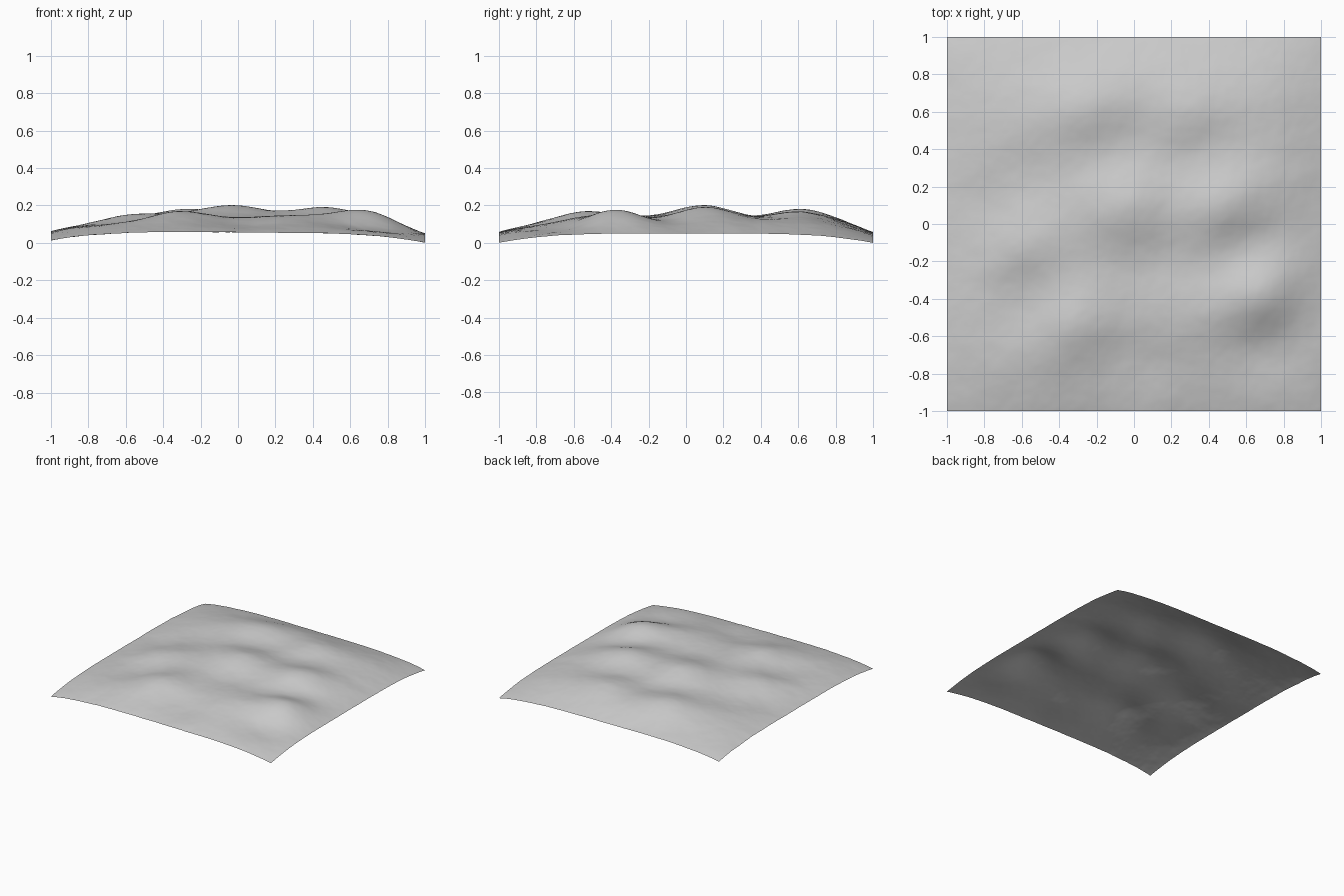
import bpy, bmesh
from math import exp
from mathutils import Vector, noise

cube = bpy.data.objects.get("Cube")
if cube:
    bpy.data.objects.remove(cube)

GRID_CELLS = 150
HILL_WIDTH = 0.18

# Summits and hollows of the land: x, y, height
hills = [(.7, -.36, .17), (.5, .07, .185), (-.03, .11, .2), (-.25, .63, .18),
         (-.35, -.53, .165), (-.6, -.17, .145), (.3, .62, .165),
         (.22, -.5, .145), (-.63, .52, .13), (-.33, .12, .155)]
hollows = [(.62, -.16, .125), (-.12, .42, .145), (-.55, .3, .12),
           (.24, .3, .145), (.1, -.25, .135), (.02, -.76, .09),
           (.75, -.64, .075), (-.55, -.36, .115), (.5, .4, .135),
           (-.72, -.68, .095), (.78, .2, .12), (.7, .65, .115),
           (0, .85, .115), (-.83, .05, .085), (.45, -.72, .1)]
points = hills + hollows


def fall(t):
    return 1 - abs(t) ** 4


def base(x, y):
    # Broad dome: low corners, higher edge middles, raised centre
    u, v = fall(x), fall(y)
    corner = 0.012 * (1 - x) / 2
    return corner + 0.05 * (u + v - u * v) + 0.07 * u * v


def fade(x, y):
    return (1 - x ** 4) * (1 - y ** 4)


def bump(ax, ay, bx, by):
    return exp(-((ax - bx) ** 2 + (ay - by) ** 2) / (2 * HILL_WIDTH ** 2))


# Solve the strength of each bump so the land passes through every point
strength = [0.0] * len(points)
wanted = [(h - base(x, y)) / fade(x, y) for x, y, h in points]
for sweep in range(150):
    for i, (x, y, h) in enumerate(points):
        total = sum(s * bump(x, y, p[0], p[1]) for s, p in zip(strength, points))
        strength[i] += wanted[i] - total


def height(x, y):
    shape = sum(s * bump(x, y, p[0], p[1]) for s, p in zip(strength, points))
    rough = noise.fractal(Vector((x * 5, y * 5, 3)), 0.9, 2.0, 5)
    return base(x, y) + fade(x, y) * shape + 0.0025 * rough


# Open sheet of rolling ground
bm = bmesh.new()
bmesh.ops.create_grid(bm, x_segments=GRID_CELLS, y_segments=GRID_CELLS, size=1)
for v in bm.verts:
    v.co.z = height(v.co.x, v.co.y)
lowest = min(v.co.z for v in bm.verts)
for v in bm.verts:
    v.co.z -= lowest
for f in bm.faces:
    f.smooth = True
mesh = bpy.data.meshes.new("terrain")
bm.to_mesh(mesh)
bm.free()
terrain = bpy.data.objects.new("terrain", mesh)
bpy.context.collection.objects.link(terrain)

# Plain grey ground
grey = bpy.data.materials.new("light_grey")
grey.use_nodes = True
colour = (0.6, 0.6, 0.6, 1)
grey.diffuse_color = colour
grey.node_tree.nodes["Principled BSDF"].inputs["Base Color"].default_value = colour
mesh.materials.append(grey)
